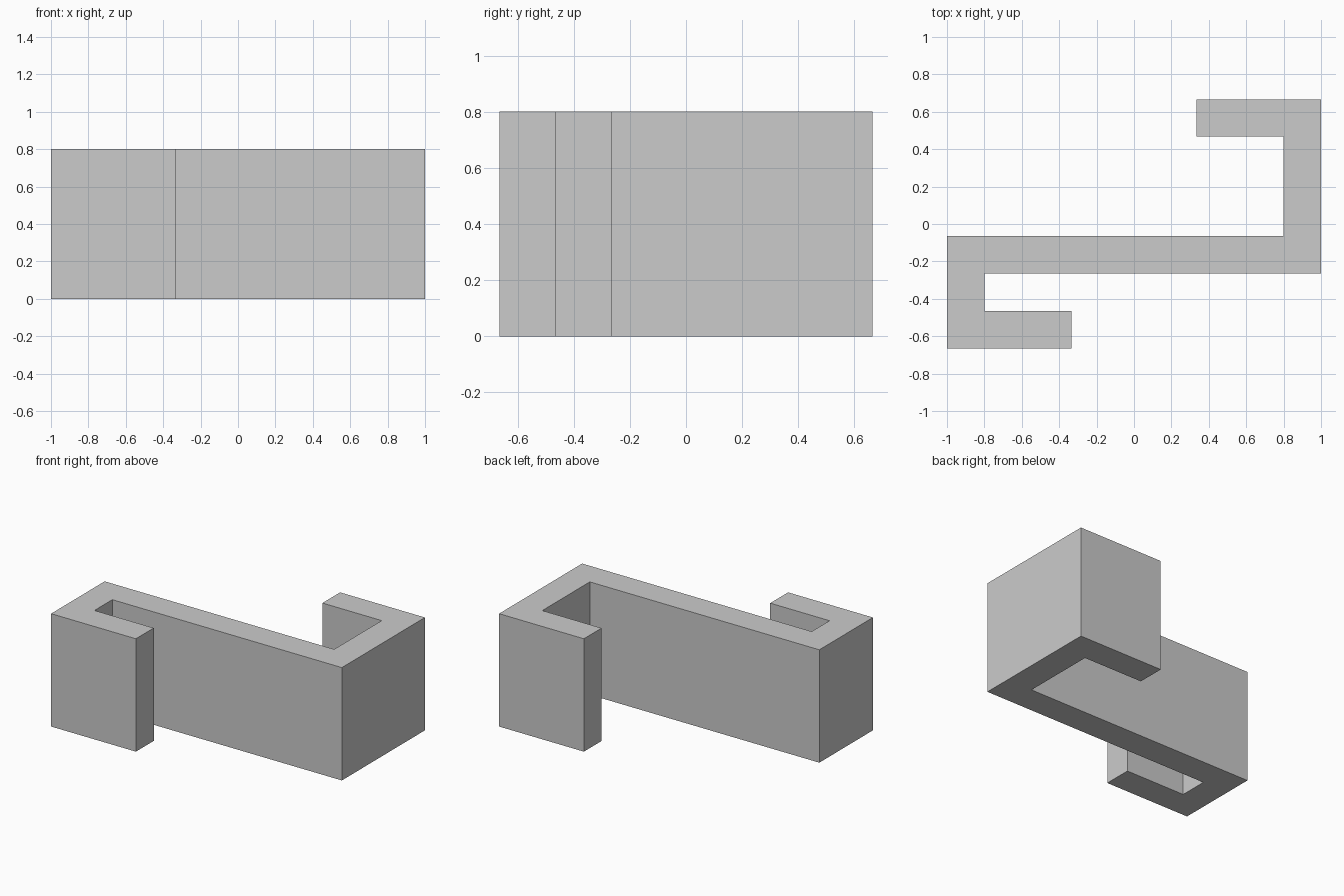
import bpy
import bmesh

cube = bpy.data.objects.get("Cube")
if cube:
    bpy.data.objects.remove(cube, do_unlink=True)

HEIGHT = 0.8

# Plain grey material
grey = bpy.data.materials.new("plain grey")
grey.use_nodes = True
colour = (0.6, 0.6, 0.6, 1.0)
grey.diffuse_color = colour
grey.node_tree.nodes["Principled BSDF"].inputs["Base Color"].default_value = colour

# Outline of the double-hooked bracket, seen from above
outline = [
    (-1, -0.665), (-0.335, -0.665), (-0.335, -0.465), (-0.8, -0.465),
    (-0.8, -0.265), (1, -0.265), (1, 0.665), (0.335, 0.665),
    (0.335, 0.467), (0.8, 0.467), (0.8, -0.065), (-1, -0.065),
]

# Extrude the outline upward into a solid
bm = bmesh.new()
base = bm.faces.new([bm.verts.new((x, y, 0)) for x, y in outline])
result = bmesh.ops.extrude_face_region(bm, geom=[base], use_keep_orig=True)
top = [v for v in result["geom"] if isinstance(v, bmesh.types.BMVert)]
bmesh.ops.translate(bm, verts=top, vec=(0, 0, HEIGHT))
bmesh.ops.recalc_face_normals(bm, faces=bm.faces)

mesh = bpy.data.meshes.new("hooked_bracket")
bm.to_mesh(mesh)
bm.free()
mesh.materials.append(grey)
bracket = bpy.data.objects.new("hooked_bracket", mesh)
bpy.context.collection.objects.link(bracket)
